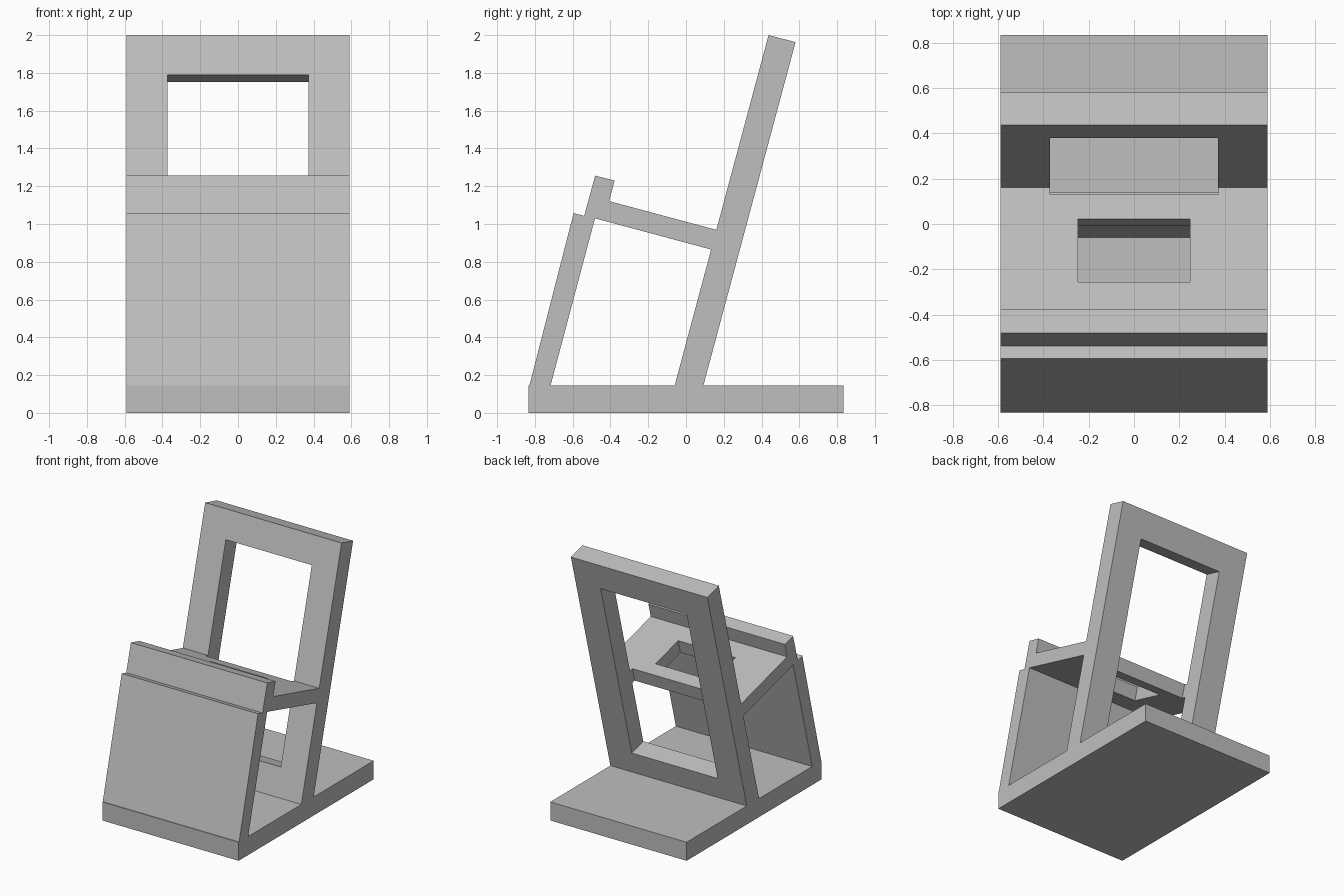
import bpy, bmesh
from math import tan, radians

cube = bpy.data.objects.get("Cube")
if cube:
    bpy.data.objects.remove(cube)

WIDTH = 0.59           # half width of the whole stand
LEAN = tan(radians(15))
BASE_TOP = 0.145

grey = bpy.data.materials.new("plain grey")
grey.use_nodes = True
colour = (0.52, 0.52, 0.52, 1)
grey.diffuse_color = colour
grey.node_tree.nodes["Principled BSDF"].inputs["Base Color"].default_value = colour


def slab(name, profile, half=WIDTH):
    """Extrude a side profile of (y, z) points across the width."""
    bm = bmesh.new()
    face = bm.faces.new([bm.verts.new((-half, y, z)) for y, z in profile])
    side = bmesh.ops.extrude_face_region(bm, geom=[face])["geom"]
    moved = [v for v in side if isinstance(v, bmesh.types.BMVert)]
    bmesh.ops.translate(bm, verts=moved, vec=(2 * half, 0, 0))
    bmesh.ops.recalc_face_normals(bm, faces=bm.faces)
    mesh = bpy.data.meshes.new(name)
    bm.to_mesh(mesh)
    bm.free()
    mesh.materials.append(grey)
    obj = bpy.data.objects.new(name, mesh)
    bpy.context.collection.objects.link(obj)
    return obj


def cut(targets, profile, half):
    """Cut an opening with the given side profile through the targets."""
    cutter = slab("cutter", profile, half)
    cutter.hide_render = True
    for obj in targets:
        mod = obj.modifiers.new("opening", 'BOOLEAN')
        mod.operation = 'DIFFERENCE'
        mod.solver = 'EXACT'
        mod.object = cutter
        bpy.context.view_layer.objects.active = obj
        bpy.ops.object.modifier_apply(modifier=mod.name)
    bpy.data.objects.remove(cutter)


def along_back(z, depth):
    """Point at height z on the front of the back frame, pushed in by depth."""
    return (-0.06 + (z - BASE_TOP) * LEAN + depth, z - depth * LEAN)


# Flat base
slab("base", [(-0.835, 0), (0.835, 0), (0.835, BASE_TOP), (-0.835, BASE_TOP)])

# Leaning back frame
back = slab("back_frame", [(-0.06, BASE_TOP), (0.092, BASE_TOP),
                           (0.58, 1.963), (0.437, 2.0)])

# Leaning front panel
slab("front_panel", [(-0.829, BASE_TOP), (-0.717, BASE_TOP),
                     (-0.482, 1.03), (-0.539, 1.043), (-0.595, 1.058)])

# Sloping shelf with a raised lip along its front
shelf = slab("shelf_with_lip", [(-0.482, 1.03), (0.133, 0.865), (0.161, 0.969),
                                (-0.407, 1.121), (-0.378, 1.23),
                                (-0.481, 1.256), (-0.539, 1.043)])

# Tall window in the back frame, biting slightly into the shelf
cut([back, shelf], [along_back(0.358, -0.03), along_back(0.358, 0.3),
                    along_back(1.79, 0.3), along_back(1.79, -0.03)], 0.372)

# Slot through the shelf, square to its surface
rise = 0.2
cut([shelf], [(y + s * rise * LEAN, 1.012 - y * LEAN + s * rise)
              for y, s in ((-0.257, -1), (0.022, -1), (0.022, 1), (-0.257, 1))], 0.248)
